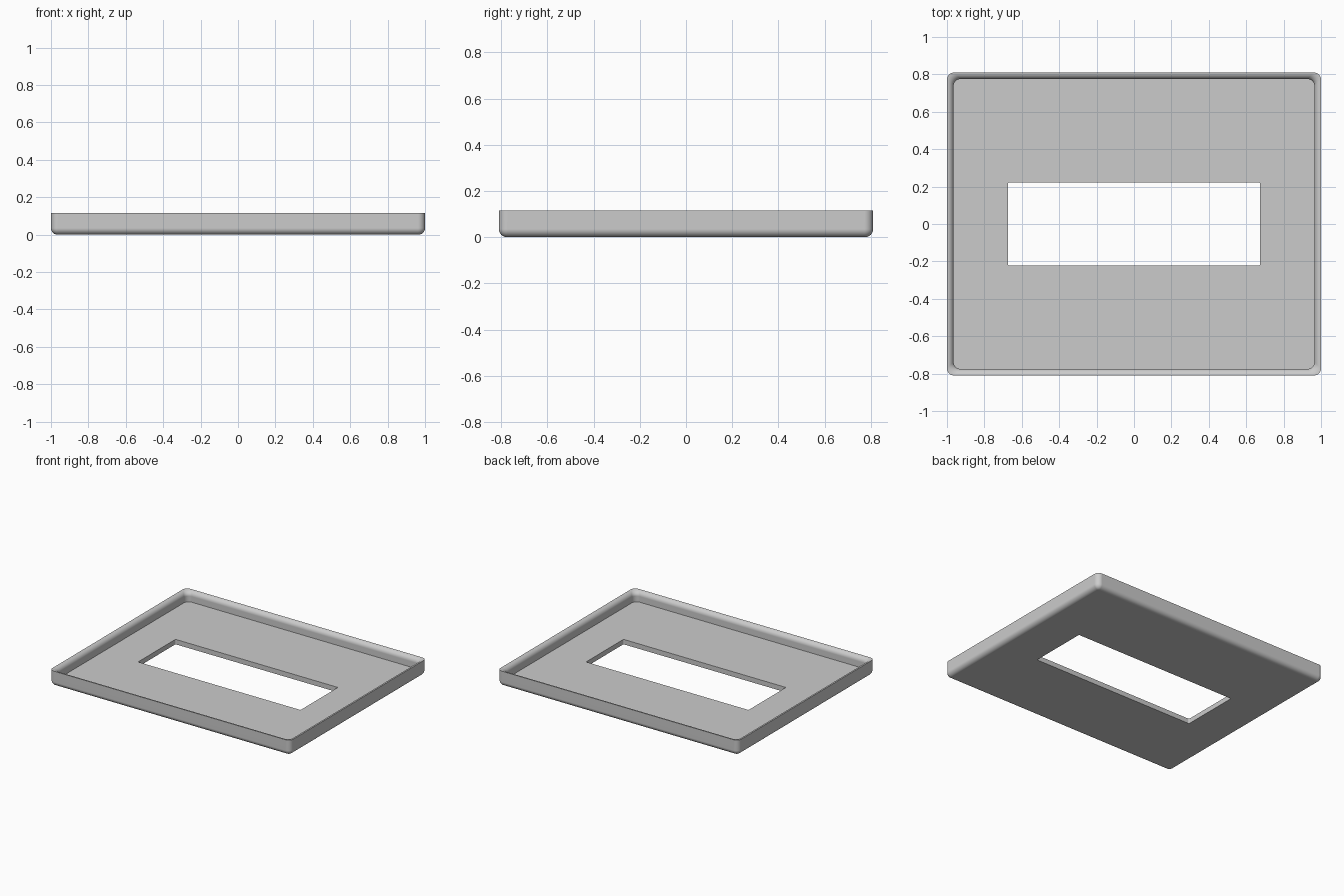
import bpy
import bmesh
from math import sin, cos, pi, radians

cube = bpy.data.objects.get("Cube")
if cube:
    bpy.data.objects.remove(cube, do_unlink=True)

HALF_X, HALF_Y, HEIGHT = 1.0, 0.81, 0.115   # overall tray size
HOLE_X, HOLE_Y = 0.675, 0.222               # central opening
FLOOR, ROUND = 0.037, 0.035                 # floor thickness, edge rounding
STEPS = 8                                   # segments per rounded quarter


def rounded_ring(bm, hx, hy, radius, z):
    """Loop of vertices around a rounded rectangle."""
    verts = []
    for quarter, (sx, sy) in enumerate([(1, 1), (-1, 1), (-1, -1), (1, -1)]):
        for i in range(STEPS + 1):
            a = (quarter + i / STEPS) * pi / 2
            verts.append(bm.verts.new((sx * (hx - radius) + radius * cos(a),
                                       sy * (hy - radius) + radius * sin(a), z)))
    return verts


def inset_ring(bm, inset, radius, z):
    return rounded_ring(bm, HALF_X - inset, HALF_Y - inset, radius, z)


grey = bpy.data.materials.new("light grey")
grey.use_nodes = True
colour = (0.6, 0.6, 0.6, 1)
grey.diffuse_color = colour
grey.node_tree.nodes["Principled BSDF"].inputs["Base Color"].default_value = colour

bm = bmesh.new()
arc = [i / STEPS * pi / 2 for i in range(STEPS + 1)]

# underside of the opening, then the rounded lower edge
rings = [rounded_ring(bm, HOLE_X, HOLE_Y, 0.008, 0)]
for a in arc:
    inset = ROUND * (1 - sin(a))
    rings.append(inset_ring(bm, inset, 0.038 - inset, ROUND * (1 - cos(a))))

# crisp outer rim rolling over to the inner wall
for a in arc:
    rings.append(inset_ring(bm, ROUND * sin(a), 0.038, HEIGHT - ROUND * (1 - cos(a))))

# inner wall, floor and top of the opening
rings.append(inset_ring(bm, ROUND, 0.038, FLOOR))
rings.append(rounded_ring(bm, HOLE_X, HOLE_Y, 0.008, FLOOR))

# skin neighbouring rings, closing the last one onto the first
for lower, upper in zip(rings, rings[1:] + rings[:1]):
    n = len(lower)
    for i in range(n):
        j = (i + 1) % n
        bm.faces.new((lower[i], lower[j], upper[j], upper[i]))
bmesh.ops.recalc_face_normals(bm, faces=bm.faces)

mesh = bpy.data.meshes.new("tray_frame")
bm.to_mesh(mesh)
bm.free()
mesh.materials.append(grey)
tray = bpy.data.objects.new("tray_frame", mesh)
bpy.context.collection.objects.link(tray)

# smooth rounded edges, flat broad faces
bpy.ops.object.select_all(action='DESELECT')
tray.select_set(True)
bpy.context.view_layer.objects.active = tray
bpy.ops.object.shade_smooth_by_angle(angle=radians(30))
weighted = tray.modifiers.new("flat_panels", 'WEIGHTED_NORMAL')
weighted.keep_sharp = True
